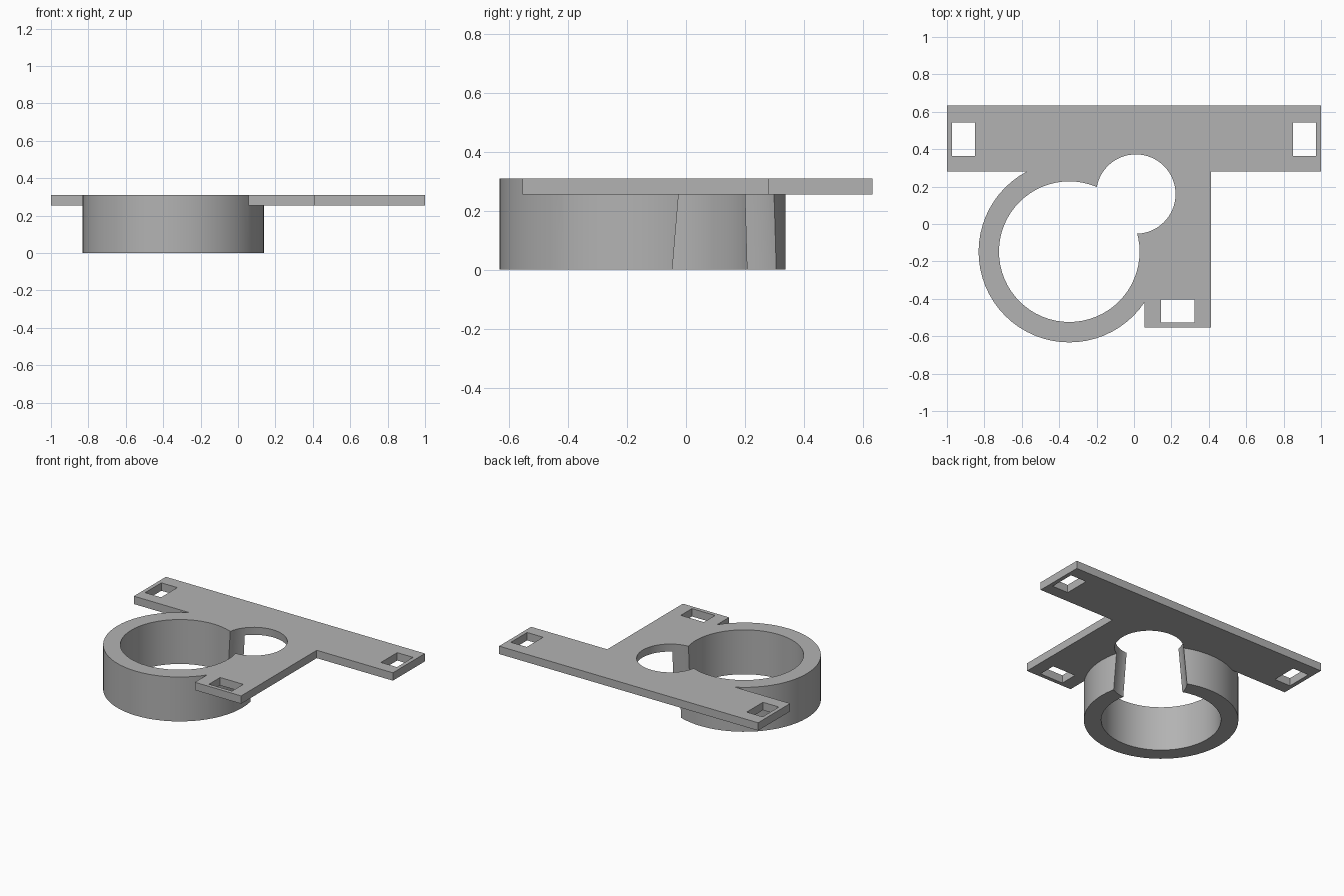
import bpy
import bmesh
import math
from mathutils import Matrix

if "Cube" in bpy.data.objects:
    bpy.data.objects.remove(bpy.data.objects["Cube"], do_unlink=True)

TOP, PLATE_BOTTOM = 0.31, 0.255
RING = (-0.346, -0.148)

grey = bpy.data.materials.new("plain_grey")
grey.use_nodes = True
colour = (0.45, 0.45, 0.45, 1)
grey.diffuse_color = colour
grey.node_tree.nodes["Principled BSDF"].inputs["Base Color"].default_value = colour


def add_object(name, bm):
    mesh = bpy.data.meshes.new(name)
    bmesh.ops.recalc_face_normals(bm, faces=bm.faces)
    bm.to_mesh(mesh)
    bm.free()
    mesh.materials.append(grey)
    obj = bpy.data.objects.new(name, mesh)
    bpy.context.collection.objects.link(obj)
    return obj


def prism(name, outline, z0, z1):
    bm = bmesh.new()
    face = bm.faces.new([bm.verts.new((x, y, z0)) for x, y in outline])
    ext = bmesh.ops.extrude_face_region(bm, geom=[face])
    verts = [v for v in ext["geom"] if isinstance(v, bmesh.types.BMVert)]
    bmesh.ops.translate(bm, verts=verts, vec=(0, 0, z1 - z0))
    return add_object(name, bm)


def box(name, x0, x1, y0, y1, z0, z1):
    return prism(name, [(x0, y0), (x1, y0), (x1, y1), (x0, y1)], z0, z1)


def cone(name, centre, r0, r1, z0, z1):
    bm = bmesh.new()
    bmesh.ops.create_cone(
        bm, cap_ends=True, segments=64, radius1=r0, radius2=r1, depth=z1 - z0,
        matrix=Matrix.Translation((*centre, (z0 + z1) / 2)))
    return add_object(name, bm)


def combine(target, other, operation):
    mod = target.modifiers.new(other.name, "BOOLEAN")
    mod.operation, mod.solver, mod.object = operation, "EXACT", other
    bpy.context.view_layer.objects.active = target
    bpy.ops.object.modifier_apply(modifier=mod.name)
    bpy.data.objects.remove(other, do_unlink=True)


# T-shaped mounting plate joined to the deep ring
bracket = prism("ring_bracket", [
    (-1, 0.28), (0.055, 0.28), (0.055, -0.554), (0.412, -0.554),
    (0.412, 0.28), (1, 0.28), (1, 0.633), (-1, 0.633)], PLATE_BOTTOM, TOP)
combine(bracket, cone("ring_wall", RING, 0.485, 0.485, 0, TOP), "UNION")

# Large bore, and the small tapered bore that opens the ring wall
combine(bracket, cone("ring_bore", RING, 0.376, 0.376, -0.1, 0.41), "DIFFERENCE")
combine(bracket, cone("side_bore", (0.01, 0.16), 0.246, 0.204, -0.1, 0.41), "DIFFERENCE")

# Rectangular slots: one at each end of the bar, one at the foot of the stem
slots = [(-0.972, -0.849, 0.364, 0.543), (0.849, 0.972, 0.364, 0.543),
         (0.145, 0.323, -0.527, -0.404)]
for slot in slots:
    combine(bracket, box("slot", *slot, 0.2, 0.4), "DIFFERENCE")

# Smooth walls with crisp edges
bpy.ops.object.select_all(action="DESELECT")
bracket.select_set(True)
bpy.context.view_layer.objects.active = bracket
bpy.ops.object.shade_smooth_by_angle(angle=math.radians(30))
